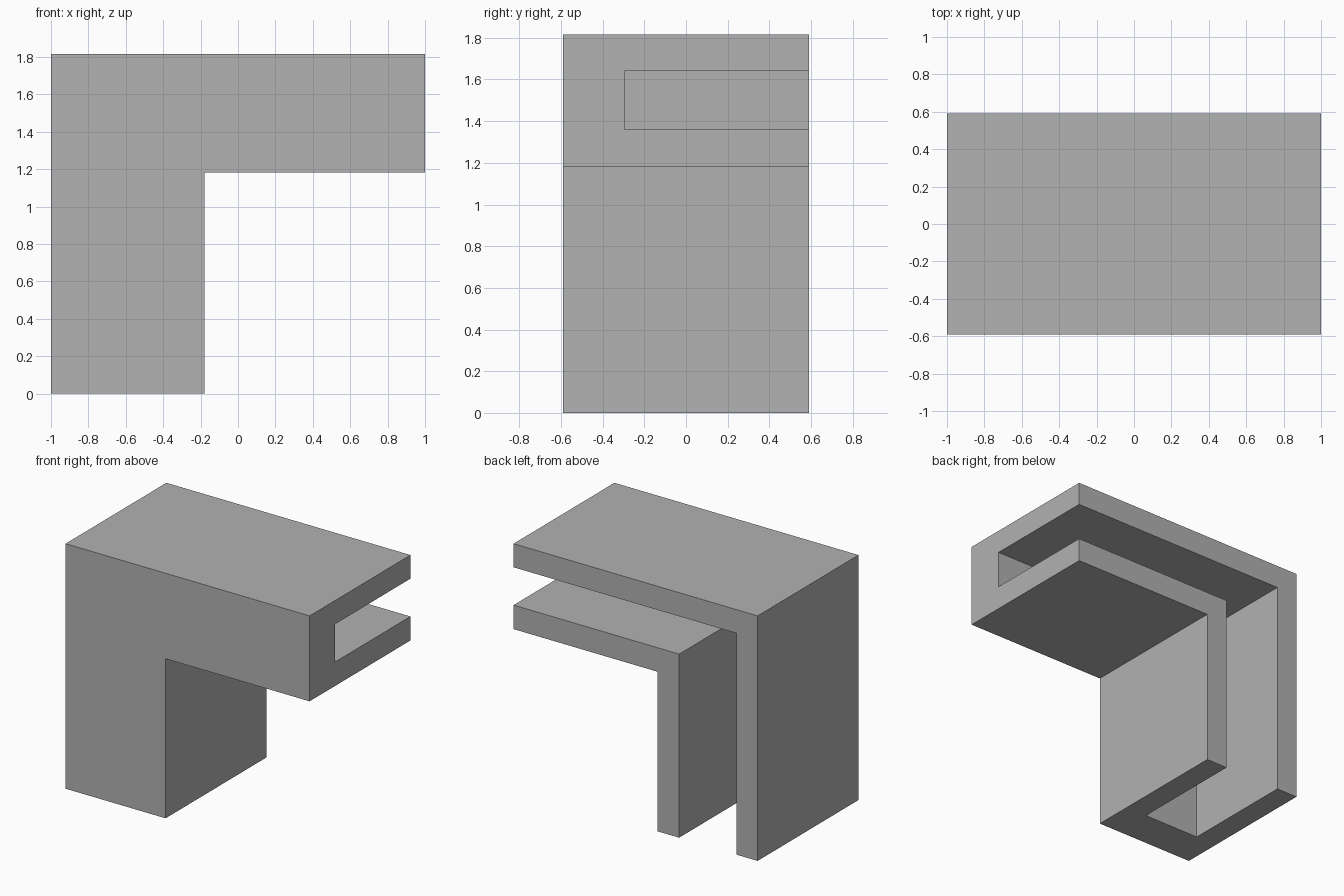
import bpy
import bmesh

cube = bpy.data.objects.get("Cube")
if cube:
    bpy.data.objects.remove(cube, do_unlink=True)

grey = bpy.data.materials.new("plain grey")
grey.use_nodes = True
grey.diffuse_color = (0.445, 0.445, 0.445, 1)
grey.node_tree.nodes["Principled BSDF"].inputs["Base Color"].default_value = grey.diffuse_color


def elbow(name, left, right, leg_right, bottom, arm_bottom, top, front, back):
    """L-shaped prism: a leg going down and an arm going to +x."""
    profile = [(left, bottom), (leg_right, bottom), (leg_right, arm_bottom),
               (right, arm_bottom), (right, top), (left, top)]
    bm = bmesh.new()
    face = bm.faces.new([bm.verts.new((x, front, z)) for x, z in profile])
    extruded = bmesh.ops.extrude_face_region(bm, geom=[face])["geom"]
    verts = [v for v in extruded if isinstance(v, bmesh.types.BMVert)]
    bmesh.ops.translate(bm, verts=verts, vec=(0, back - front, 0))
    bmesh.ops.recalc_face_normals(bm, faces=bm.faces)
    mesh = bpy.data.meshes.new(name)
    bm.to_mesh(mesh)
    bm.free()
    mesh.materials.append(grey)
    obj = bpy.data.objects.new(name, mesh)
    bpy.context.collection.objects.link(obj)
    return obj


# Solid elbow body
body = elbow("elbow_channel", -1, 1, -0.18, 0, 1.182, 1.815, -0.59, 0.59)

# Slot open at the back and at both ends
slot = elbow("slot_cutter", -0.825, 1.2, -0.357, -0.2, 1.36, 1.64, -0.295, 0.8)
slot.hide_render = True

cut = body.modifiers.new("slot", "BOOLEAN")
cut.operation = "DIFFERENCE"
cut.solver = "EXACT"
cut.object = slot

# Bake the cut and drop the cutter
bpy.context.view_layer.objects.active = body
body.select_set(True)
bpy.ops.object.modifier_apply(modifier=cut.name)
bpy.data.objects.remove(slot, do_unlink=True)
